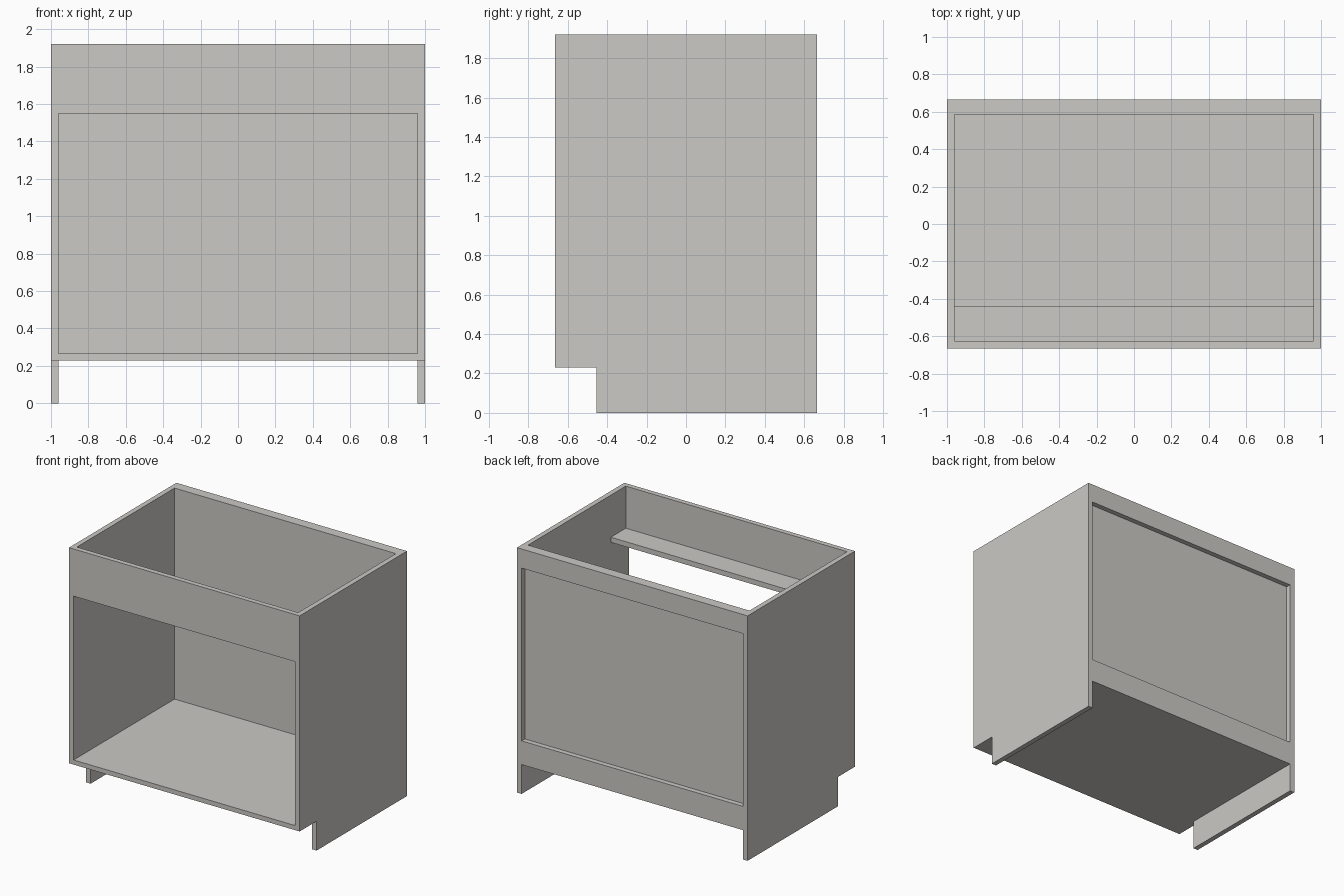
import bpy, bmesh

if "Cube" in bpy.data.objects:
    bpy.data.objects.remove(bpy.data.objects["Cube"])

T = 0.04                      # board thickness
W, D, H = 1.0, 0.665, 1.92    # half width, half depth, height
KICK_Y, KICK_Z = -0.455, 0.23 # toe notch
IN = W - T

mat = bpy.data.materials.new("light warm grey")
mat.diffuse_color = (0.60, 0.585, 0.56, 1)
mat.use_nodes = True
mat.node_tree.nodes["Principled BSDF"].inputs["Base Color"].default_value = mat.diffuse_color


def finish(name, bm):
    bmesh.ops.recalc_face_normals(bm, faces=bm.faces)
    me = bpy.data.meshes.new(name)
    bm.to_mesh(me)
    bm.free()
    me.materials.append(mat)
    ob = bpy.data.objects.new(name, me)
    bpy.context.collection.objects.link(ob)
    return ob


def board(name, y0, y1, z0, z1):
    """Board spanning the gap between the two side panels."""
    bm = bmesh.new()
    bmesh.ops.create_cube(bm, size=1)
    for v in bm.verts:
        v.co.x *= 2 * IN
        v.co.y = y0 if v.co.y < 0 else y1
        v.co.z = z0 if v.co.z < 0 else z1
    return finish(name, bm)


# Side panels with the toe notch cut from the lower front corner
profile = [(KICK_Y, 0), (D, 0), (D, H), (-D, H), (-D, KICK_Z), (KICK_Y, KICK_Z)]
for name, x in (("left_side", -W), ("right_side", IN)):
    bm = bmesh.new()
    face = bm.faces.new([bm.verts.new((x, y, z)) for y, z in profile])
    ext = bmesh.ops.extrude_face_region(bm, geom=[face])
    for g in ext["geom"]:
        if isinstance(g, bmesh.types.BMVert):
            g.co.x += T
    finish(name, bm)

# Floor, running the full depth
FLOOR = KICK_Z + 0.036
board("floor_panel", -D, D, KICK_Z, FLOOR)

# Front apron and the flat stretcher behind its lower edge
board("front_apron", -D, -D + T, 1.55, H)
board("front_stretcher", -D + T, -0.44, 1.55, 1.55 + T)

# Back panel, set in behind two rails
board("back_panel", D - 2 * T, D - T, FLOOR, H)
board("back_top_rail", D - T, D, H - 0.15, H)
board("back_bottom_rail", D - T, D, FLOOR, FLOOR + 0.15)
